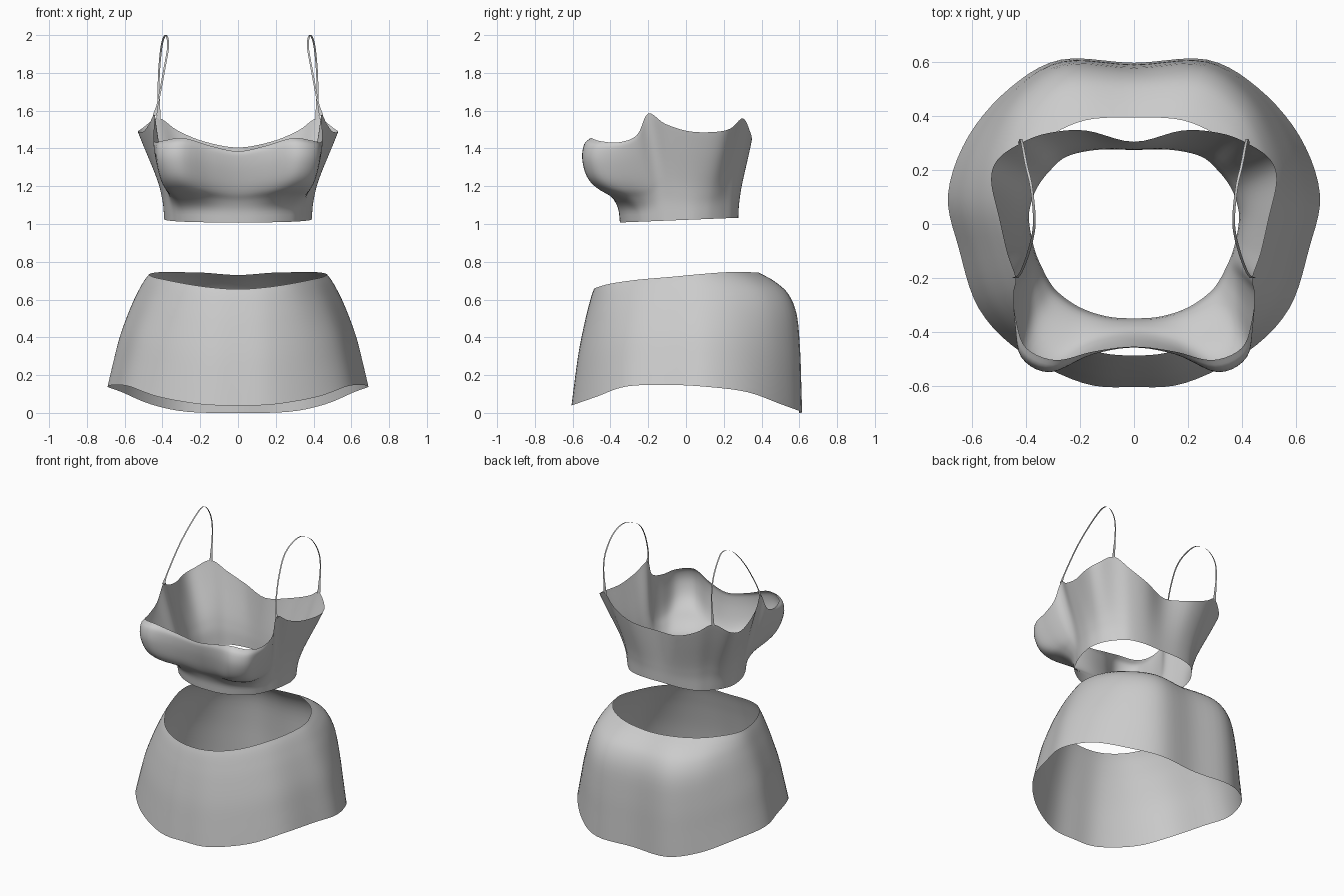
import bpy, bmesh
from mathutils import Vector

if "Cube" in bpy.data.objects:
    bpy.data.objects.remove(bpy.data.objects["Cube"])

fabric = bpy.data.materials.new("grey_fabric")
fabric.diffuse_color = (0.6, 0.6, 0.6, 1)
fabric.use_nodes = True
fabric.node_tree.nodes["Principled BSDF"].inputs["Base Color"].default_value = fabric.diffuse_color


def spline(pts, n, closed=False):
    """Smooth curve through points, n steps per span."""
    k, out = len(pts), []
    for i in range(k if closed else k - 1):
        if closed:
            a, b, c, d = (pts[(i + j) % k] for j in (-1, 0, 1, 2))
        else:
            b, c = pts[i], pts[i + 1]
            a = pts[i - 1] if i else b * 2 - c
            d = pts[i + 2] if i + 2 < k else c * 2 - b
        for s in range(n):
            t = s / n
            out.append(0.5 * (2 * b + (c - a) * t + (2 * a - 5 * b + 4 * c - d) * t * t
                              + (3 * b - a - 3 * c + d) * t ** 3))
    if not closed:
        out.append(pts[-1].copy())
    return out


def make_grid(name, rows, closed):
    """Skin a list of equal rows of points with quads."""
    bm = bmesh.new()
    grid = [[bm.verts.new(p) for p in r] for r in rows]
    n = len(rows[0])
    for lo, hi in zip(grid, grid[1:]):
        for j in range(n if closed else n - 1):
            k = (j + 1) % n
            bm.faces.new((lo[j], lo[k], hi[k], hi[j])).smooth = True
    me = bpy.data.meshes.new(name)
    bm.to_mesh(me)
    bm.free()
    me.materials.append(fabric)
    ob = bpy.data.objects.new(name, me)
    bpy.context.collection.objects.link(ob)
    return ob


def garment(name, bottom, top, profile, weights):
    """Loft half rings (front to back); profile rows are height, spread, alternative spread."""
    columns = []
    for b, t, w in zip(bottom, top, weights):
        b, t = Vector(b), Vector(t)
        col = []
        for h, f, g in profile:
            p = b.lerp(t, f * (1 - w) + g * w)
            p.z = b.z + (t.z - b.z) * h
            col.append(p)
        columns.append(spline(col, 4))
    rows = []
    for half in zip(*columns):
        mirrored = [Vector((-p.x, p.y, p.z)) for p in half[-2:0:-1]]
        rows.append(spline(list(half) + mirrored, 5, True))
    return make_grid(name, rows, True)


# Skirt: flared, with a full rounded back
hem = [(0, -.605, .04), (.19, -.59, .045), (.42, -.475, .085), (.575, -.315, .14), (.65, -.09, .148),
       (.69, .11, .138), (.615, .325, .11), (.46, .505, .045), (.27, .61, .006), (0, .598, 0)]
waist = [(0, -.488, .655), (.15, -.47, .665), (.285, -.395, .685), (.385, -.255, .705),
         (.45, -.08, .72), (.47, .08, .735), (.415, .22, .745), (.32, .32, .745),
         (.18, .385, .742), (0, .395, .73)]
skirt_profile = [(0, 0, 0), (.2, .13, .02), (.45, .31, .05), (.7, .57, .13),
                 (.85, .76, .33), (.94, .89, .65), (1, 1, 1)]
garment("skirt", hem, waist, skirt_profile, (0, 0, 0, 0, 0, .05, .35, .8, 1, 1))

# Crop top: fitted band, shaped bust, raised strap points
band = [(x, y, 1.008 + .04 * (y + .35)) for x, y in (
    (0, -.35), (.1, -.343), (.2, -.31), (.28, -.255), (.318, -.207), (.342, -.16), (.362, -.115),
    (.38, -.05), (.39, .03), (.375, .1), (.35, .15), (.31, .2), (.25, .25), (.14, .275), (0, .275))]
neckline = [(0, -.455, 1.385), (.15, -.473, 1.415), (.29, -.505, 1.455), (.4, -.46, 1.44),
            (.437, -.36, 1.432), (.448, -.26, 1.47), (.44, -.2, 1.585), (.47, -.11, 1.53),
            (.5, .02, 1.49), (.53, .16, 1.488), (.505, .24, 1.508), (.42, .3, 1.56),
            (.32, .337, 1.495), (.18, .347, 1.437), (0, .305, 1.405)]
top_profile = [(0, 0, 0), (.17, .06, .08), (.3, .16, .38), (.41, .27, .84), (.55, .44, 1.11),
               (.76, .71, 1.23), (.93, .92, 1.17), (1, 1, 1)]
garment("crop_top", band, neckline, top_profile,
        (.45, .65, 1, .85, .5, .25, .1, 0, 0, 0, 0, 0, 0, 0, 0))

# Shoulder straps: thin ribbons, wider at the ends
path = spline([Vector(p) for p in (
    (.44, -.2, 1.575), (.42, -.18, 1.66), (.39, -.1, 1.82), (.37, 0, 1.94), (.38, .13, 1.999),
    (.4, .22, 1.965), (.413, .29, 1.87), (.42, .316, 1.75), (.42, .298, 1.55))], 6)
last = len(path) - 1
for side, label in ((1, "right"), (-1, "left")):
    rails = []
    for sign in (-1, 1):
        rail = []
        for i, p in enumerate(path):
            width = .005 + .006 * max(0, 1 - min(i, last - i) / 4)
            rail.append(Vector((side * (p.x + sign * width), p.y, p.z)))
        rails.append(rail if side > 0 else rail[::-1])
    make_grid("strap_" + label, rails, False)
